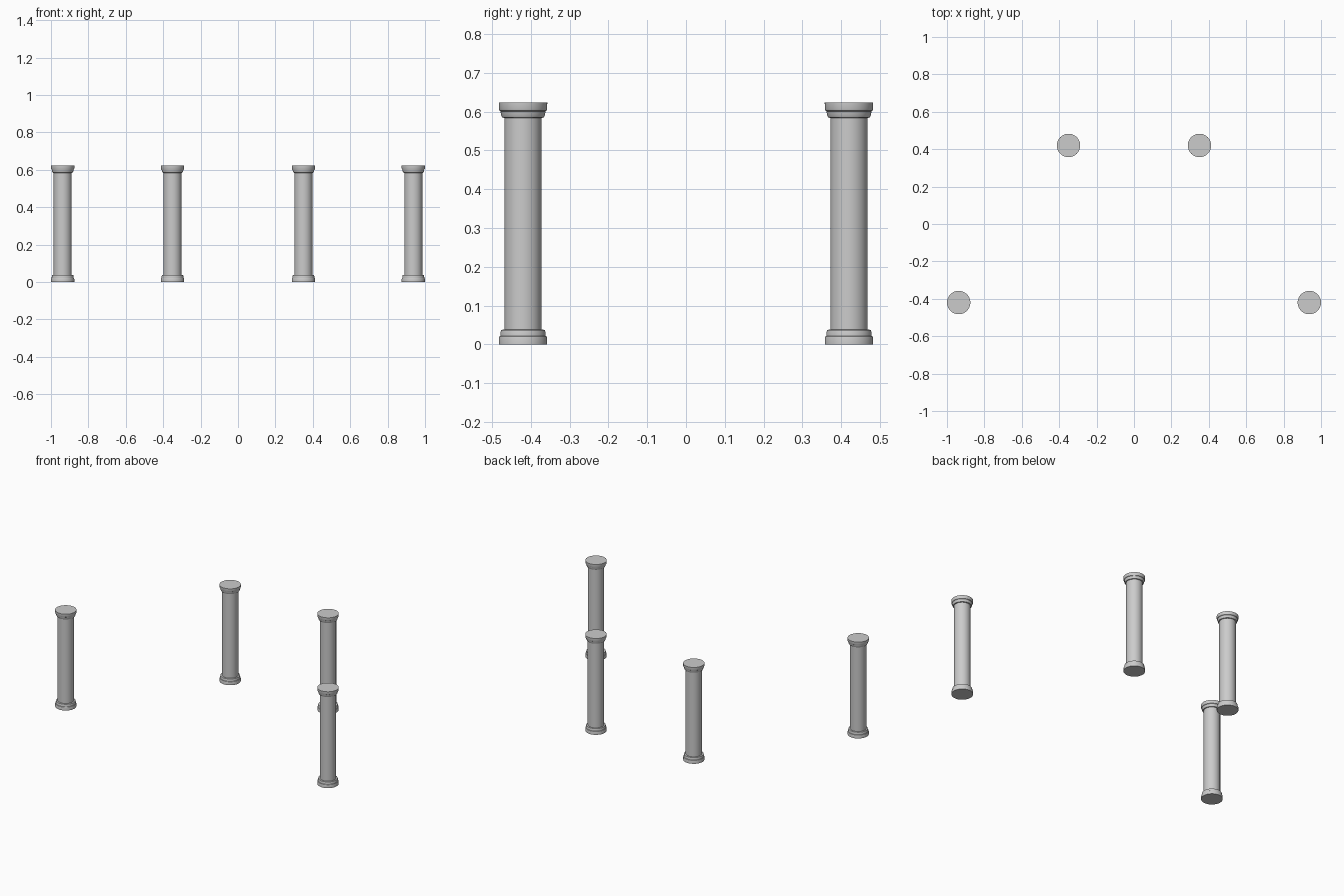
import bpy, bmesh, math

if "Cube" in bpy.data.objects:
    bpy.data.objects.remove(bpy.data.objects["Cube"])

SIDES = 48
# Column outline as (radius, height): plinth, base ring, shaft, neck ring, cap
PROFILE = [(0.0622, 0.0), (0.0622, 0.016), (0.0608, 0.021), (0.0585, 0.0225),
           (0.0582, 0.030), (0.0565, 0.0375), (0.048, 0.0385),
           (0.048, 0.584), (0.0535, 0.585), (0.0565, 0.591), (0.058, 0.601),
           (0.0605, 0.6025), (0.0622, 0.607), (0.0625, 0.623)]


def column_mesh():
    bm = bmesh.new()
    rings = []
    for r, z in PROFILE:
        rings.append([bm.verts.new((r * math.cos(2 * math.pi * i / SIDES),
                                    r * math.sin(2 * math.pi * i / SIDES), z))
                      for i in range(SIDES)])
    for a, b in zip(rings, rings[1:]):
        for i in range(SIDES):
            j = (i + 1) % SIDES
            bm.faces.new((a[i], a[j], b[j], b[i]))
    # Flat ends
    bm.faces.new(rings[0][::-1])
    bm.faces.new(rings[-1])
    mesh = bpy.data.meshes.new("column")
    bm.to_mesh(mesh)
    bm.free()
    return mesh


# Wide pair at the front, narrow pair at the back
mesh = column_mesh()
for row, x, y in (("front", 0.9375, -0.42), ("back", 0.35, 0.42)):
    for side, s in (("left", -1), ("right", 1)):
        ob = bpy.data.objects.new(f"{row}_{side}_column", mesh.copy())
        ob.location = (s * x, y, 0)
        bpy.context.collection.objects.link(ob)
        bpy.ops.object.select_all(action='DESELECT')
        ob.select_set(True)
        bpy.context.view_layer.objects.active = ob
        bpy.ops.object.shade_smooth_by_angle(angle=math.radians(30))
bpy.data.meshes.remove(mesh)
